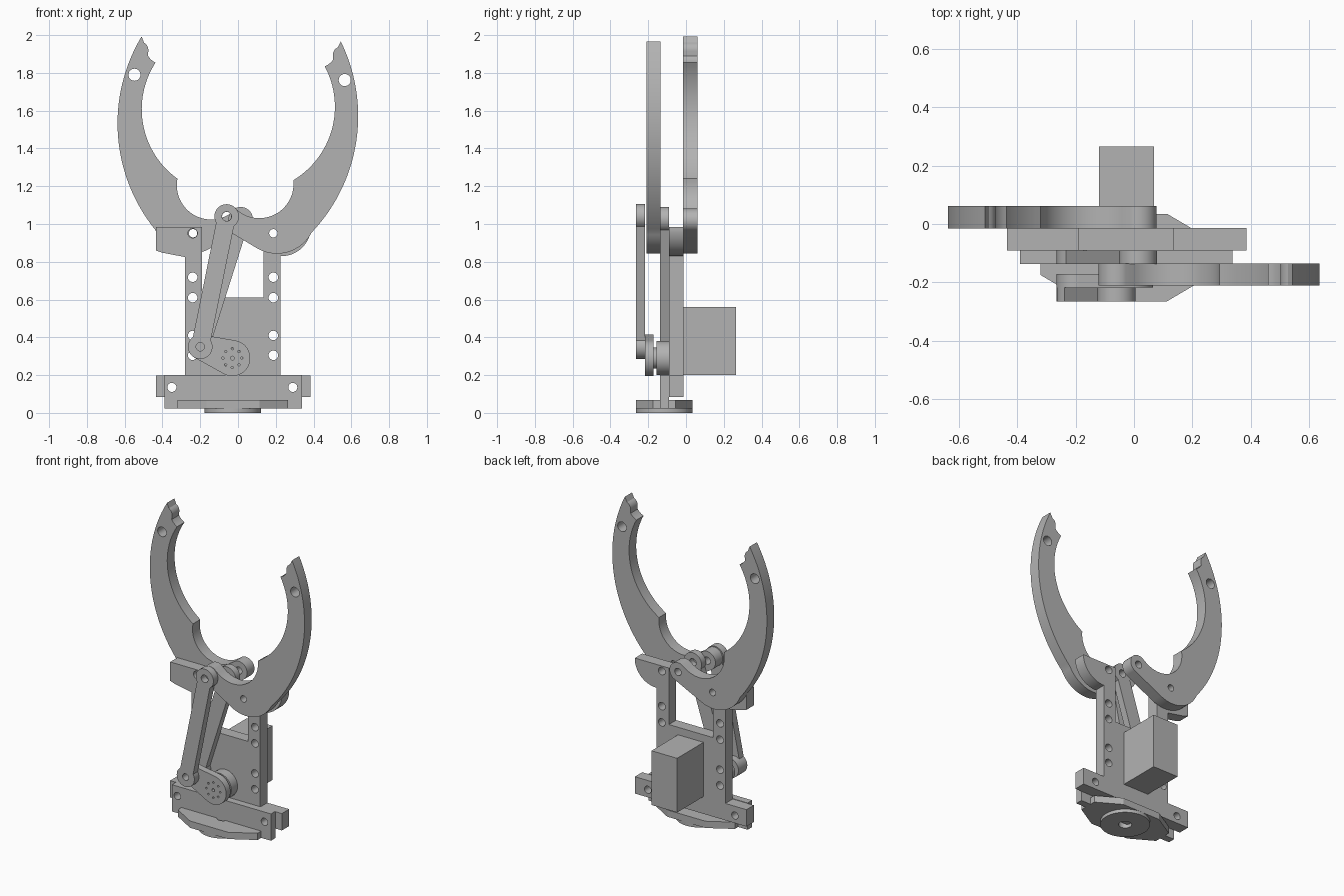
import bpy, bmesh
from math import sin, cos, pi, atan2, acos, asin, hypot, radians
from mathutils import Matrix, Vector

cube = bpy.data.objects.get("Cube")
if cube:
    bpy.data.objects.remove(cube, do_unlink=True)

grey = bpy.data.materials.new("plain grey")
grey.use_nodes = True
grey.diffuse_color = (0.45, 0.45, 0.45, 1)
grey.node_tree.nodes["Principled BSDF"].inputs["Base Color"].default_value = grey.diffuse_color


def sweep(c, r, a0, a1, n=24):
    """Points on a circle between two angles."""
    return [(c[0] + r * cos(a0 + (a1 - a0) * i / n),
             c[1] + r * sin(a0 + (a1 - a0) * i / n)) for i in range(n + 1)]


def circle(c, r, n=32):
    return sweep(c, r, 0, 2 * pi, n)[:-1]


def arc(p, q, s, n=24):
    """Arc from p through q to s."""
    (ax, ay), (bx, by), (cx, cy) = p, q, s
    d = 2 * (ax * (by - cy) + bx * (cy - ay) + cx * (ay - by))
    A, B, C = ax * ax + ay * ay, bx * bx + by * by, cx * cx + cy * cy
    u = (A * (by - cy) + B * (cy - ay) + C * (ay - by)) / d
    v = (A * (cx - bx) + B * (ax - cx) + C * (bx - ax)) / d
    t0, t1, t2 = (atan2(y - v, x - u) for x, y in (p, q, s))
    turn = (t2 - t0) % (2 * pi)
    if (t1 - t0) % (2 * pi) > turn:
        turn -= 2 * pi
    return sweep((u, v), hypot(ax - u, ay - v), t0, t0 + turn, n)


def bar(c0, r0, c1, r1, half=None):
    """Outline of two round ends joined by tangents, or by a narrower bar."""
    dx, dy = c1[0] - c0[0], c1[1] - c0[1]
    phi = atan2(dy, dx)
    if half:
        a0, a1 = asin(half / r0), pi - asin(half / r1)
    else:
        a0 = a1 = acos((r0 - r1) / hypot(dx, dy))
    return sweep(c1, r1, phi - a1, phi + a1) + sweep(c0, r0, phi + a0, phi + 2 * pi - a0)


def plate(name, outline, lo, hi, holes=(), upright=True):
    """Extrude an outline with holes between lo and hi along y (or z if lying flat)."""
    cu = bpy.data.curves.new(name, 'CURVE')
    cu.dimensions, cu.fill_mode, cu.extrude = '2D', 'BOTH', (hi - lo) / 2
    for pts in [outline] + [circle(c, r) for c, r in holes]:
        sp = cu.splines.new('POLY')
        sp.points.add(len(pts) - 1)
        for p, (x, y) in zip(sp.points, pts):
            p.co = (x, y, 0, 1)
        sp.use_cyclic_u = True
    tmp = bpy.data.objects.new(name + " curve", cu)
    bpy.context.collection.objects.link(tmp)
    dg = bpy.context.evaluated_depsgraph_get()
    me = bpy.data.meshes.new_from_object(tmp.evaluated_get(dg))
    bpy.data.objects.remove(tmp, do_unlink=True)
    mid = (lo + hi) / 2
    if upright:
        me.transform(Matrix.Translation((0, mid, 0)) @ Matrix.Rotation(pi / 2, 4, 'X'))
    else:
        me.transform(Matrix.Translation((0, 0, mid)))
    bm = bmesh.new()
    bm.from_mesh(me)
    bmesh.ops.remove_doubles(bm, verts=bm.verts, dist=0.0001)
    bmesh.ops.recalc_face_normals(bm, faces=bm.faces)
    bm.to_mesh(me)
    bm.free()
    me.materials.clear()
    me.materials.append(grey)
    ob = bpy.data.objects.new(name, me)
    bpy.context.collection.objects.link(ob)
    bpy.ops.object.select_all(action='DESELECT')
    ob.select_set(True)
    bpy.context.view_layer.objects.active = ob
    bpy.ops.object.shade_smooth_by_angle(angle=radians(30))
    return ob


def box(x0, x1, z0, z1):
    return [(x0, z0), (x1, z0), (x1, z1), (x0, z1)]


# Key joints
pivot_l, pivot_r = (0.187, 0.951), (-0.238, 0.951)
end_front, end_rear = (-0.06, 1.04), (0.014, 1.025)
crank, shaft = (-0.2, 0.35), (-0.03, 0.29)

# Claw outline, drawn for the left side
tip, shoulder, cusp, notch = (0.544, 1.967), (0.39, 0.955), (0.293, 1.232), (0.459, 1.835)
claw = (arc(tip, (0.636, 1.56), shoulder, 40)
        + arc(shoulder, (0.2, 0.843), (0.1, 0.872))
        + sweep(end_front, 0.062, radians(-125), radians(-300))
        + arc((0.0, 1.07), (0.19, 1.048), cusp)
        + arc(cusp, (0.512, 1.59), notch, 32)
        + arc(notch, (0.485, 1.85), (0.502, 1.868), 6)
        + arc((0.502, 1.89), (0.51, 1.92), (0.528, 1.935), 6))
claw_holes = [(pivot_l, 0.022), ((0.565, 1.762), 0.032), (end_front, 0.024)]


def other_side(p):
    """Mirror a claw point to the other pivot and close it slightly."""
    v = Vector((pivot_l[0] - p[0], p[1] - pivot_l[1]))
    v.rotate(Matrix.Rotation(radians(-4.7), 2))
    return (pivot_r[0] + v.x, pivot_r[1] + v.y)


plate("left_claw", claw, -0.21, -0.135, claw_holes)
plate("right_claw", [other_side(p) for p in claw], -0.015, 0.062,
      [(other_side(c), r) for c, r in claw_holes])

# Frame with two uprights, ears and a cross bar
frame = ([(-0.435, 0.085), (0.385, 0.085), (0.385, 0.197), (0.225, 0.197)]
         + arc((0.225, 0.83), (0.34, 0.875), (0.385, 0.965))
         + [(0.385, 0.985), (0.135, 0.985), (0.135, 0.61), (-0.19, 0.61), (-0.19, 0.985),
            (-0.435, 0.985), (-0.435, 0.86), (-0.4, 0.848), (-0.28, 0.825),
            (-0.28, 0.197), (-0.435, 0.197)])
bar_holes = [((-0.35, 0.135), 0.024), ((0.29, 0.135), 0.024)]
upright_holes = [((x, z), 0.025) for x in (-0.24, 0.187)
                 for z in (0.951, 0.718, 0.61, 0.41, 0.305)]
plate("frame", frame, -0.09, -0.013, upright_holes + bar_holes)
plate("front_cross_plate", box(-0.39, 0.338, 0.022, 0.2), -0.137, -0.09, bar_holes)

# Motor, shaft and crank arm
plate("motor", box(-0.12, 0.068, 0.2, 0.56), -0.013, 0.265)
plate("motor_hub", circle(shaft, 0.09), -0.155, -0.09)
plate("motor_shaft", circle(shaft, 0.055), -0.172, -0.155)
dots = [(p, 0.006) for p in circle(shaft, 0.05, 8)] + [(shaft, 0.01)]
plate("crank_arm", bar(shaft, 0.095, crank, 0.065), -0.217, -0.172, dots + [(crank, 0.022)])

# Push links
for name, end, lo, hi in (("front_link", end_front, -0.265, -0.217),
                          ("rear_link", end_rear, -0.137, -0.091)):
    plate(name, bar(crank, 0.065, end, 0.065, 0.048), lo, hi, [(crank, 0.022), (end, 0.025)])

# Base plate and mounting disc
cx, cy = -0.027, -0.115
quarter = [(0.293, 0.06), (0.14, 0.15)]
base = ([(cx + x, cy + y) for x, y in quarter]
        + [(cx - x, cy + y) for x, y in reversed(quarter)]
        + [(cx - x, cy - y) for x, y in quarter]
        + [(cx + x, cy - y) for x, y in reversed(quarter)])
plate("base_plate", base, 0.022, 0.067, [((cx, cy), 0.04)], upright=False)
plate("base_disc", circle((cx, cy), 0.15, 48), 0, 0.022, [((cx, cy), 0.04)], upright=False)
